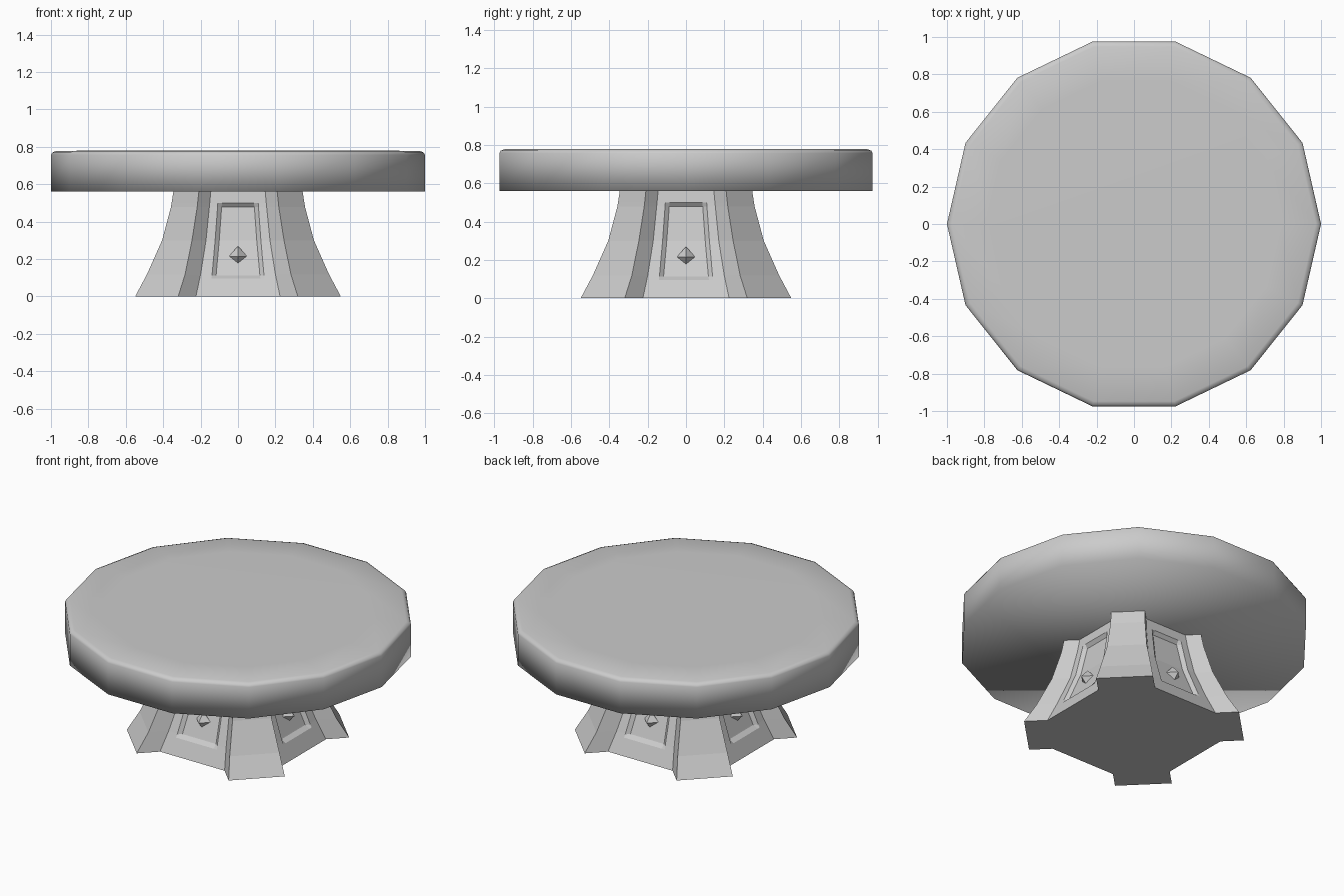
import bpy, bmesh, math
from mathutils import Matrix, Vector

if "Cube" in bpy.data.objects:
    bpy.data.objects.remove(bpy.data.objects["Cube"])

stone = bpy.data.materials.new("pale grey")
stone.diffuse_color = (0.6, 0.6, 0.6, 1)
stone.use_nodes = True
stone.node_tree.nodes["Principled BSDF"].inputs["Base Color"].default_value = stone.diffuse_color


def finish(bm, name, smooth=False):
    bmesh.ops.recalc_face_normals(bm, faces=bm.faces)
    for f in bm.faces:
        f.smooth = smooth
    me = bpy.data.meshes.new(name)
    bm.to_mesh(me)
    bm.free()
    me.materials.append(stone)
    ob = bpy.data.objects.new(name, me)
    bpy.context.collection.objects.link(ob)
    return ob


def loft(rings, name, smooth=False):
    """Skin a stack of closed rings and cap both ends."""
    bm = bmesh.new()
    vs = [[bm.verts.new(p) for p in ring] for ring in rings]
    n = len(vs[0])
    for a, b in zip(vs, vs[1:]):
        for i in range(n):
            j = (i + 1) % n
            bm.faces.new((a[i], a[j], b[j], b[i]))
    bm.faces.new(vs[0][::-1])
    bm.faces.new(vs[-1])
    return finish(bm, name, smooth)


# Round top: 14-sided slab with a small softened upper edge
profile = [(1.0, 0.56), (1.0, 0.757), (0.992, 0.77), (0.972, 0.778), (0.78, 0.78)]
loft([[(r * math.cos(i * math.tau / 14), r * math.sin(i * math.tau / 14), z)
       for i in range(14)] for r, z in profile], "round_top", True)

# Flared pedestal: z -> (post outer reach, post near corner, panel half width)
FLARE = [(0, .55, .32, .225), (.118, .487, .283, .2), (.30, .406, .246, .171),
         (.48, .358, .218, .153), (.565, .345, .209, .145)]


def flare(z):
    for a, b in zip(FLARE, FLARE[1:]):
        if z <= b[0]:
            t = (z - a[0]) / (b[0] - a[0])
            return [a[k] + (b[k] - a[k]) * t for k in (1, 2, 3)]


def quarter(z):
    """One panel with recess, then the post to its right."""
    reach, near, half = flare(z)
    y = -(reach - (near - half))
    t = min(max((z - .095) / .405, 0), 1)
    frame = .142 - .034 * t ** 0.8
    inner = frame - .022
    yi = y + (.02 if .1 < z < .495 else 0)
    return [(-half, y), (-frame, y), (-inner, yi), (inner, yi), (frame, y),
            (half, y), (near, -reach), (reach, -near)]


rings = []
for z in (0, .095, .113, .118, .30, .478, .50, .565):
    rings.append([Matrix.Rotation(k * math.pi / 2, 3, 'Z') @ Vector((x, y, z))
                  for k in range(4) for x, y in quarter(z)])
loft(rings, "pedestal")

# Diamond studs, one in each recessed panel
for k in range(4):
    bm = bmesh.new()
    c = Vector((0, -.343, .215))
    tips = [bm.verts.new(c + Vector(d)) for d in
            ((.048, 0, 0), (0, 0, .055), (-.048, 0, 0), (0, 0, -.055))]
    front = bm.verts.new(c + Vector((0, -.05, 0)))
    back = bm.verts.new(c + Vector((0, .05, 0)))
    for i in range(4):
        for apex in (front, back):
            bm.faces.new((tips[i], tips[(i + 1) % 4], apex))
    bm.transform(Matrix.Rotation(k * math.pi / 2, 4, 'Z'))
    finish(bm, f"diamond_stud_{k + 1}")
